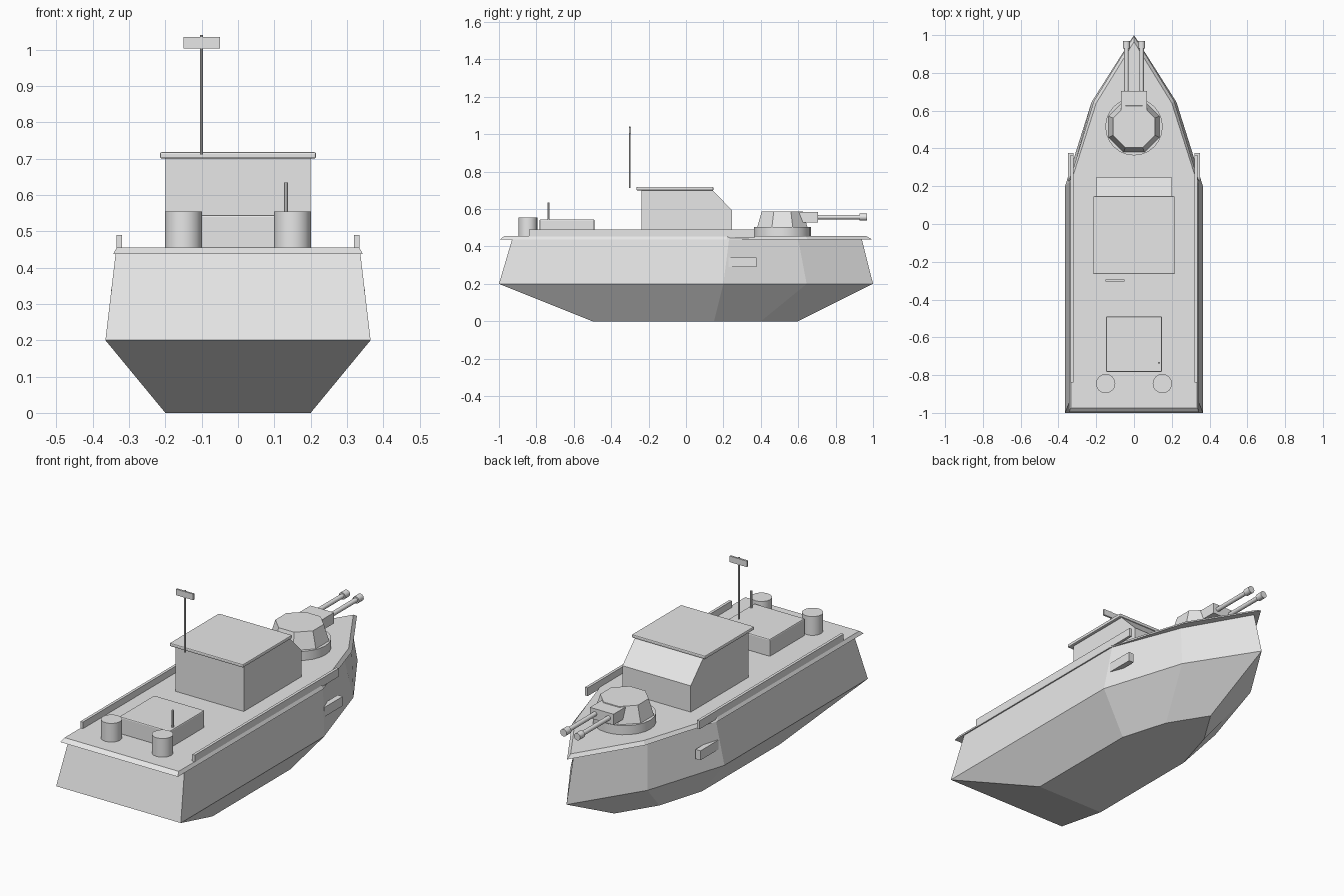
import bpy, bmesh, math

cube = bpy.data.objects.get("Cube")
if cube:
    bpy.data.objects.remove(cube, do_unlink=True)

grey = bpy.data.materials.new("hull grey")
grey.use_nodes = True
grey.diffuse_color = (0.8, 0.8, 0.8, 1)
grey.node_tree.nodes["Principled BSDF"].inputs["Base Color"].default_value = (0.8, 0.8, 0.8, 1)


def finish(name, bm):
    bmesh.ops.recalc_face_normals(bm, faces=bm.faces)
    mesh = bpy.data.meshes.new(name)
    bm.to_mesh(mesh)
    bm.free()
    mesh.materials.append(grey)
    obj = bpy.data.objects.new(name, mesh)
    bpy.context.collection.objects.link(obj)
    return obj


def loft(name, rings):
    """Skin equal-length rings of points and cap both ends."""
    bm = bmesh.new()
    rows = [[bm.verts.new(p) for p in ring] for ring in rings]
    n = len(rows[0])
    for a, b in zip(rows, rows[1:]):
        for i in range(n):
            j = (i + 1) % n
            bm.faces.new((a[i], a[j], b[j], b[i]))
    bm.faces.new(rows[0])
    bm.faces.new(rows[-1])
    return finish(name, bm)


def box(name, x, y, z, bevel=0):
    obj = loft(name, [[(x[0], y[0], h), (x[1], y[0], h), (x[1], y[1], h), (x[0], y[1], h)] for h in z])
    if bevel:
        mod = obj.modifiers.new("edge", "BEVEL")
        mod.width = bevel
        mod.segments = 2
    return obj


def tube(name, x, y, z, radius, length, sides=16, forward=False):
    """Round rod that rises from z, or runs forward from y."""
    rings = []
    for d in (0, length):
        ring = []
        for i in range(sides):
            a = math.tau * i / sides
            c, s = radius * math.cos(a), radius * math.sin(a)
            ring.append((x + c, y + d, z + s) if forward else (x + c, y + s, z + d))
        rings.append(ring)
    obj = loft(name, rings)
    for face in obj.data.polygons:
        face.use_smooth = len(face.vertices) == 4
    obj.data.set_sharp_from_angle(angle=math.radians(40))
    return obj


def outline(half, z):
    """Mirror a half plan (stern to bow tip) into a closed ring."""
    return [(x, y, z) for x, y in half] + [(-x, y, z) for x, y in reversed(half[:-1])]


# Hull with a sloped deck lip
keel = [(0.2, -0.5), (0.2, 0.15), (0.125, 0.4), (0, 0.6)]
chine = [(0.365, -1), (0.365, 0.2), (0.225, 0.645), (0, 1)]
sheer = [(0.337, -0.93), (0.337, 0.23), (0.195, 0.6), (0, 0.94)]
lip = [(0.344, -0.995), (0.344, 0.22), (0.213, 0.65), (0, 0.995)]
deck = [(0.334, -0.973), (0.334, 0.22), (0.2, 0.64), (0, 0.965)]
loft("hull", [outline(keel, 0), outline(chine, 0.2), outline(sheer, 0.437),
              outline(lip, 0.437), outline(deck, 0.455)])

# Cabin with a slanted windscreen
side = [(-0.237, 0.45), (0.246, 0.45), (0.246, 0.594), (0.14, 0.702), (-0.237, 0.702)]
loft("cabin", [[(x, y, z) for y, z in side] for x in (-0.2, 0.2)])
box("cabin_roof", (-0.215, 0.215), (-0.265, 0.147), (0.7, 0.718), 0.005)

# Mast and flat aerial
tube("mast", -0.1, -0.3, 0.712, 0.004, 0.328, 8)
box("aerial", (-0.15, -0.05), (-0.304, -0.294), (1.003, 1.035))

# Aft hatch and handle
box("aft_hatch", (-0.148, 0.148), (-0.783, -0.49), (0.45, 0.545), 0.006)
tube("hatch_handle", 0.132, -0.735, 0.54, 0.006, 0.094, 8)

# Gun turret
tube("turret_ring", 0, 0.515, 0.45, 0.152, 0.053, 24)
octagon = []
for apothem, h in ((0.135, 0.5), (0.11, 0.588)):
    r = apothem / math.cos(math.pi / 8)
    octagon.append([(r * math.cos(math.pi * (i + 0.5) / 4),
                     0.515 + r * math.sin(math.pi * (i + 0.5) / 4), h) for i in range(8)])
loft("turret", octagon)
box("gun_mount", (-0.069, 0.069), (0.58, 0.705), (0.527, 0.584))

# Paired fittings
for s, label in ((1, "left"), (-1, "right")):
    box(label + "_rail", sorted((s * 0.32, s * 0.335)), (-0.84, 0.365), (0.446, 0.49))
    box(label + "_side_box", sorted((s * 0.32, s * 0.349)), (0.227, 0.377), (0.29, 0.34))
    tube(label + "_drum", s * 0.15, -0.845, 0.45, 0.051, 0.104)
    tube(label + "_barrel", s * 0.04, 0.69, 0.557, 0.012, 0.25, 12, True)
    tube(label + "_muzzle", s * 0.04, 0.928, 0.557, 0.019, 0.04, 12, True)
